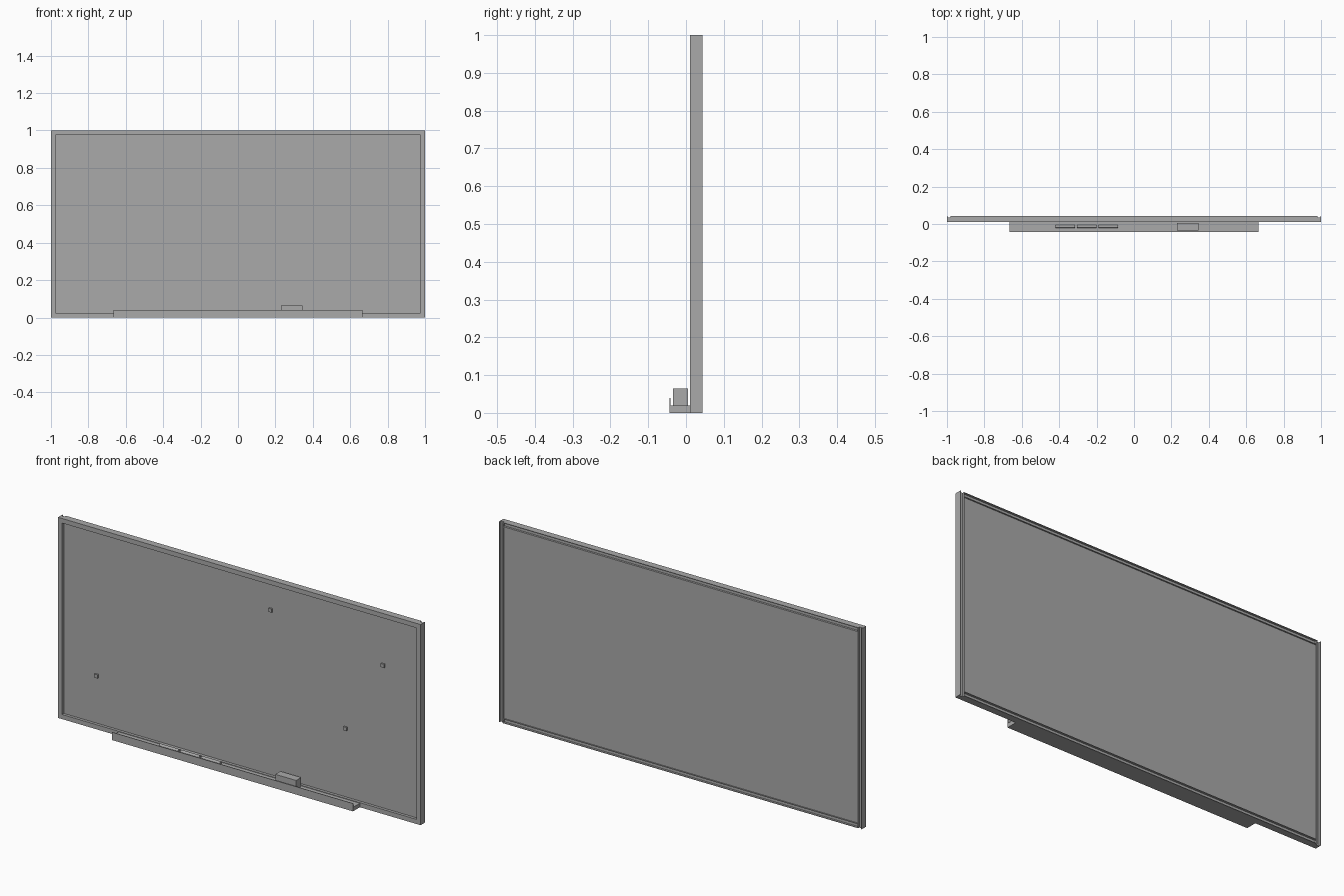
import bpy
import bmesh
import math
from mathutils import Matrix, Vector

cube = bpy.data.objects.get("Cube")
if cube:
    bpy.data.objects.remove(cube, do_unlink=True)

grey = bpy.data.materials.new("plain grey")
grey.use_nodes = True
grey.diffuse_color = (0.4, 0.4, 0.4, 1)
grey.node_tree.nodes["Principled BSDF"].inputs["Base Color"].default_value = (0.4, 0.4, 0.4, 1)


def finish(name, bm):
    mesh = bpy.data.meshes.new(name)
    bm.to_mesh(mesh)
    bm.free()
    mesh.materials.append(grey)
    ob = bpy.data.objects.new(name, mesh)
    bpy.context.collection.objects.link(ob)
    return ob


def box(name, x, y, z):
    """Box given by its (min, max) range on each axis."""
    bm = bmesh.new()
    size = Vector((x[1] - x[0], y[1] - y[0], z[1] - z[0]))
    mid = Vector((sum(x), sum(y), sum(z))) / 2
    bmesh.ops.create_cube(bm, size=1, matrix=Matrix.Translation(mid) @ Matrix.Diagonal(size).to_4x4())
    return finish(name, bm)


def extrude_profile(name, points, length, matrix):
    """Extrude a 2D profile (local x, y) along local z, centred, then place it."""
    bm = bmesh.new()
    face = bm.faces.new([bm.verts.new((a, b, -length / 2)) for a, b in points])
    new = bmesh.ops.extrude_face_region(bm, geom=[face])["geom"]
    bmesh.ops.translate(bm, vec=(0, 0, length), verts=[v for v in new if isinstance(v, bmesh.types.BMVert)])
    bm.transform(matrix)
    bmesh.ops.recalc_face_normals(bm, faces=bm.faces)
    return finish(name, bm)


# Frame: channel bars open at the back, with thin outer and inner lips
FRONT, BACK, FLOOR = 0.01, 0.044, 0.034
W, LIP = 0.023, 0.003
channel = [(0, FRONT), (W, FRONT), (W, BACK), (W - LIP, BACK),
           (W - LIP, FLOOR), (LIP, FLOOR), (LIP, BACK), (0, BACK)]
centre = Matrix.Translation((0, 0, 0.5))
for side, angle in (("left", math.pi), ("right", 0)):
    extrude_profile("frame_" + side, channel, 1,
                    centre @ Matrix.Diagonal((1 if angle == 0 else -1, 1, 1, 1)) @ Matrix.Translation((-1, 0, 0)))
for side, sign in (("bottom", 1), ("top", -1)):
    lay = Matrix(((0, 0, 1, 0), (0, 1, 0, 0), (sign, 0, 0, -0.5 * sign), (0, 0, 0, 1)))
    extrude_profile("frame_" + side, channel, 2 - 2 * W, centre @ lay)

# Writing panel, set back from the frame front
box("writing_panel", (-0.98, 0.98), (0.024, 0.039), (0.02, 0.98))

# Tray: shelf with a thin raised front lip
tray = [(0.011, 0), (0.011, 0.02), (-0.041, 0.02), (-0.041, 0.039), (-0.044, 0.039), (-0.044, 0)]
along_x = Matrix(((0, 0, 1, 0), (1, 0, 0, 0), (0, 1, 0, 0), (0, 0, 0, 1)))
extrude_profile("tray", tray, 1.33, along_x)

# Eraser resting on the tray
box("eraser", (0.23, 0.345), (-0.035, 0.005), (0.02, 0.065))

# Three pens lying on the tray
for i in range(3):
    bm = bmesh.new()
    place = Matrix.Translation((-0.367 + i * 0.115, -0.014, 0.028)) @ Matrix.Rotation(math.pi / 2, 4, "Y")
    bmesh.ops.create_cone(bm, cap_ends=True, segments=16, radius1=0.008, radius2=0.008, depth=0.104, matrix=place)
    finish(f"pen_{i + 1}", bm)

# Small square magnets on the panel
for i, (x, z) in enumerate([(0.165, 0.845), (-0.795, 0.26), (0.785, 0.735), (0.578, 0.365)]):
    box(f"magnet_{i + 1}", (x - 0.009, x + 0.009), (0.016, 0.025), (z - 0.009, z + 0.009))
